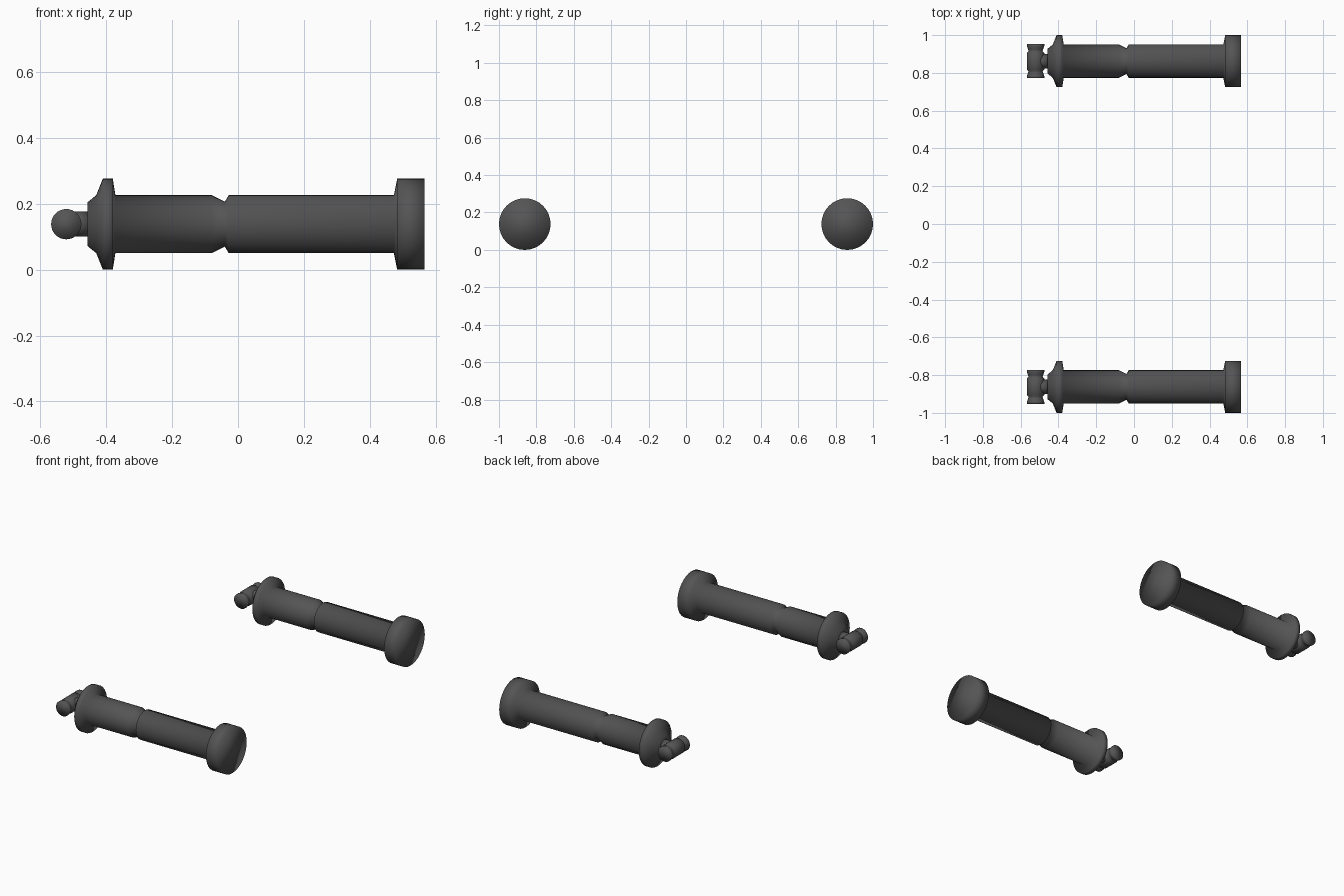
import bpy, bmesh
from math import cos, sin, tau

if "Cube" in bpy.data.objects:
    bpy.data.objects.remove(bpy.data.objects["Cube"])

Z, Y, SIDES = 0.138, 0.862, 32

dark = bpy.data.materials.new("dark_grey")
dark.diffuse_color = (0.09, 0.09, 0.09, 1)
dark.use_nodes = True
dark.node_tree.nodes["Principled BSDF"].inputs["Base Color"].default_value = dark.diffuse_color


def lathe(name, profile, axis, centre):
    """Closed smooth solid turned around the x or y axis; profile = (position, radius)."""
    bm = bmesh.new()
    rings = []
    for p, r in profile:
        ring = []
        for i in range(SIDES):
            a, b = r * cos(tau * i / SIDES), r * sin(tau * i / SIDES)
            ring.append(bm.verts.new((p, a, b) if axis == "x" else (a, p, b)))
        rings.append(ring)
    for r0, r1 in zip(rings, rings[1:]):
        for i in range(SIDES):
            j = (i + 1) % SIDES
            bm.faces.new((r0[i], r0[j], r1[j], r1[i]))
    bm.faces.new(rings[0])
    bm.faces.new(rings[-1])
    bmesh.ops.recalc_face_normals(bm, faces=bm.faces)
    for f in bm.faces:
        f.smooth = True
    me = bpy.data.meshes.new(name)
    bm.to_mesh(me)
    bm.free()
    me.materials.append(dark)
    ob = bpy.data.objects.new(name, me)
    ob.location = centre
    bpy.context.collection.objects.link(ob)


# handle with inner guard, groove and end knob
body = [(-0.457, 0.066), (-0.43, 0.088), (-0.41, 0.138), (-0.38, 0.138),
        (-0.372, 0.088), (-0.08, 0.088), (-0.04, 0.068), (-0.028, 0.088),
        (0.473, 0.088), (0.483, 0.138), (0.566, 0.138)]
# short stem joining handle and crossbar
neck = [(-0.515, 0.038), (-0.45, 0.038)]
# crossbar with two pinched grooves
half = [(0.044, 0.046), (0.053, 0.037), (0.062, 0.040), (0.08, 0.046), (0.09, 0.046)]
bar = [(-p, r) for p, r in reversed(half)] + half

for side, s in (("front", -1), ("back", 1)):
    lathe(side + "_handle", body, "x", (0, s * Y, Z))
    lathe(side + "_neck", neck, "x", (0, s * Y, Z))
    lathe(side + "_crossbar", bar, "y", (-0.521, s * Y, Z))
